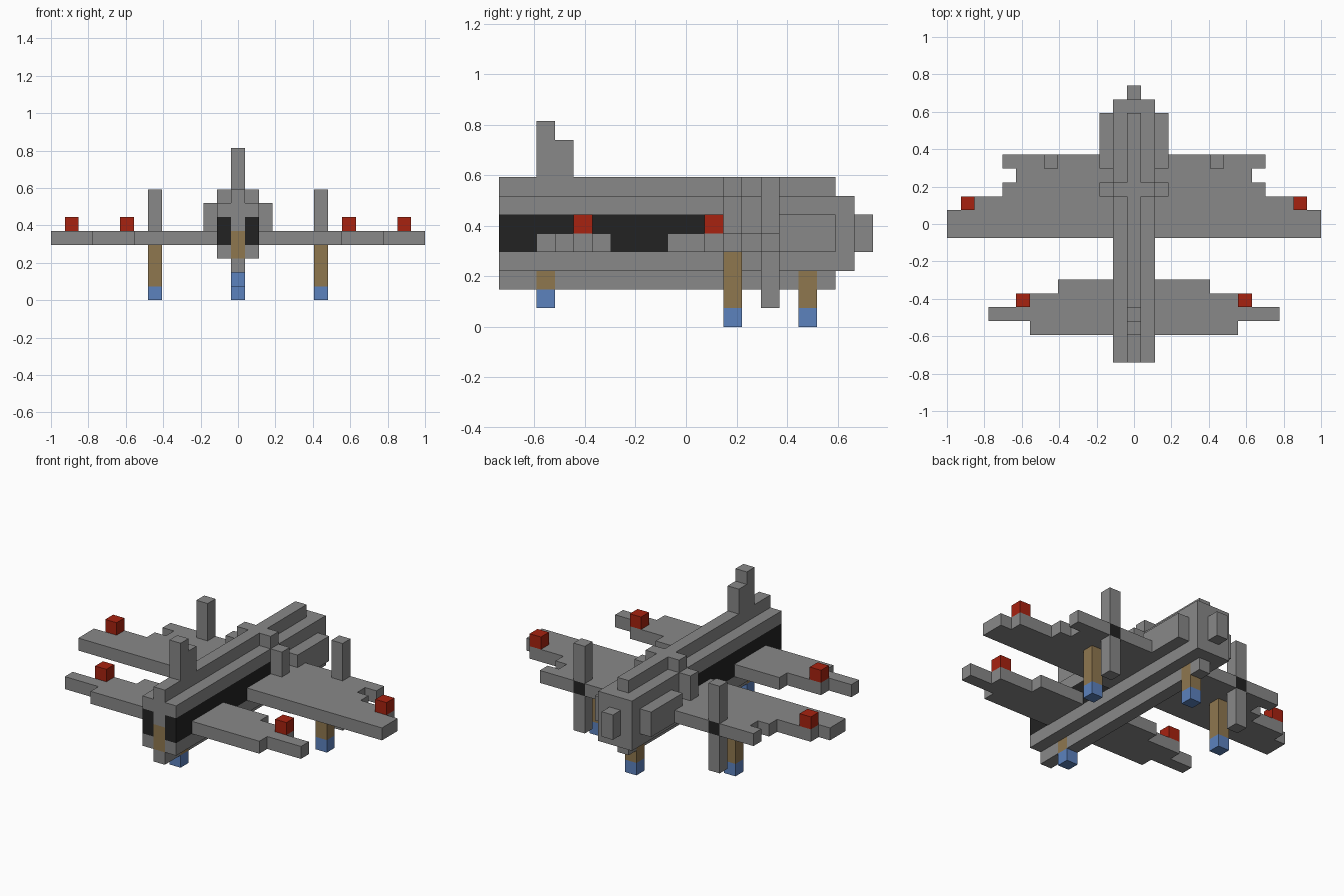
import bpy
import bmesh

cube = bpy.data.objects.get("Cube")
if cube:
    bpy.data.objects.remove(cube, do_unlink=True)

U = 2 / 27  # one block; all part sizes below are in blocks


def material(name, rgb):
    mat = bpy.data.materials.new(name)
    mat.use_nodes = True
    colour = (*rgb, 1)
    mat.diffuse_color = colour
    mat.node_tree.nodes["Principled BSDF"].inputs["Base Color"].default_value = colour
    return mat


GREY = material("hull grey", (0.246, 0.246, 0.246))
BLACK = material("dark panel", (0.016, 0.016, 0.016))
RED = material("signal red", (0.39, 0.016, 0.005))
BROWN = material("strut brown", (0.275, 0.184, 0.078))
BLUE = material("foot blue", (0.107, 0.223, 0.515))


def slab(name, mat, outline, z, mirror=False):
    """Extrude a plan outline between two heights, optionally mirrored in x."""
    bm = bmesh.new()
    face = bm.faces.new([bm.verts.new((x * U, y * U, z[0] * U)) for x, y in outline])
    top = bmesh.ops.extrude_face_region(bm, geom=[face])["geom"]
    verts = [v for v in top if isinstance(v, bmesh.types.BMVert)]
    bmesh.ops.translate(bm, verts=verts, vec=(0, 0, (z[1] - z[0]) * U))
    bmesh.ops.recalc_face_normals(bm, faces=bm.faces)
    mesh = bpy.data.meshes.new(name)
    bm.to_mesh(mesh)
    bm.free()
    mesh.materials.append(mat)
    obj = bpy.data.objects.new(name, mesh)
    bpy.context.collection.objects.link(obj)
    if mirror:
        mod = obj.modifiers.new("Mirror", "MIRROR")
        mod.use_mirror_merge = False
    return obj


def box(name, mat, x, y, z, mirror=False):
    corners = [(x[0], y[0]), (x[1], y[0]), (x[1], y[1]), (x[0], y[1])]
    return slab(name, mat, corners, z, mirror)


def pair(name, mat, x, y, z):
    return box(name, mat, x, y, z, mirror=True)


MID = (-0.5, 0.5)
BODY = (-1.5, 1.5)
FLANK = (0.5, 1.5)
FORE = (-10, 2)

# Fuselage
box("upper_deck", GREY, BODY, FORE, (6, 7))
box("deck_core", GREY, MID, FORE, (5, 6))
pair("side_panels", BLACK, FLANK, FORE, (4, 6))
pair("lower_deck", GREY, FLANK, FORE, (3, 4))
box("nose_block", BROWN, MID, (-10, -9), (3, 5))
box("aft_fuselage", GREY, BODY, (2, 9), (3, 7))
box("tail_cap", GREY, MID, (9, 10), (4, 6))

# Ridge, shoulders and sponsons
box("top_ridge", GREY, MID, (-10, 8), (7, 8))
pair("shoulder_bar", GREY, FLANK, (2, 3), (7, 8))
pair("shoulder_post", GREY, (1.5, 2.5), (2, 3), (5, 7))
pair("sponson", GREY, (1.5, 2.5), (4, 8), (4, 6))

# Keel, broken where the central legs pass through
for i, span in enumerate([(-10, -8), (-7, 6), (7, 8)]):
    box(f"keel_{i + 1}", GREY, MID, span, (2, 3))

# Stepped upright fin
box("fin_tall", GREY, MID, (-8, -7), (8, 11))
box("fin_short", GREY, MID, (-7, -6), (8, 10))

# Main wing, notched around the engine post and sponson
main_wing = [(1.5, -1), (13.5, -1), (13.5, 1), (12.5, 1), (12.5, 2), (9.5, 2),
             (9.5, 3), (8.5, 3), (8.5, 4), (9.5, 4), (9.5, 5), (6.5, 5),
             (6.5, 4), (5.5, 4), (5.5, 5), (2.5, 5), (2.5, 4), (1.5, 4)]
slab("main_wing", GREY, main_wing, (4, 5), mirror=True)

# Front wing
front_wing = [(1.5, -8), (7.5, -8), (7.5, -7), (10.5, -7), (10.5, -6),
              (8.5, -6), (8.5, -5), (5.5, -5), (5.5, -4), (1.5, -4)]
slab("front_wing", GREY, front_wing, (4, 5), mirror=True)

# Engine posts with a dark core at wing height
POST = (5.5, 6.5)
pair("post_lower", GREY, POST, (4, 5), (1, 4))
pair("post_core", BLACK, POST, (4, 5), (4, 5))
pair("post_upper", GREY, POST, (4, 5), (5, 8))

# Red wing markers
pair("main_wing_marker", RED, (11.5, 12.5), (1, 2), (5, 6))
pair("front_wing_marker", RED, (7.5, 8.5), (-6, -5), (5, 6))

# Legs with blue feet
legs = [("front", MID, -8, 1, 3), ("rear", MID, 6, 0, 3), ("wing", POST, 2, 0, 4)]
for name, x, y, low, high in legs:
    both = name == "wing"
    box(f"{name}_leg", BROWN, x, (y, y + 1), (low + 1, high), both)
    box(f"{name}_foot", BLUE, x, (y, y + 1), (low, low + 1), both)
